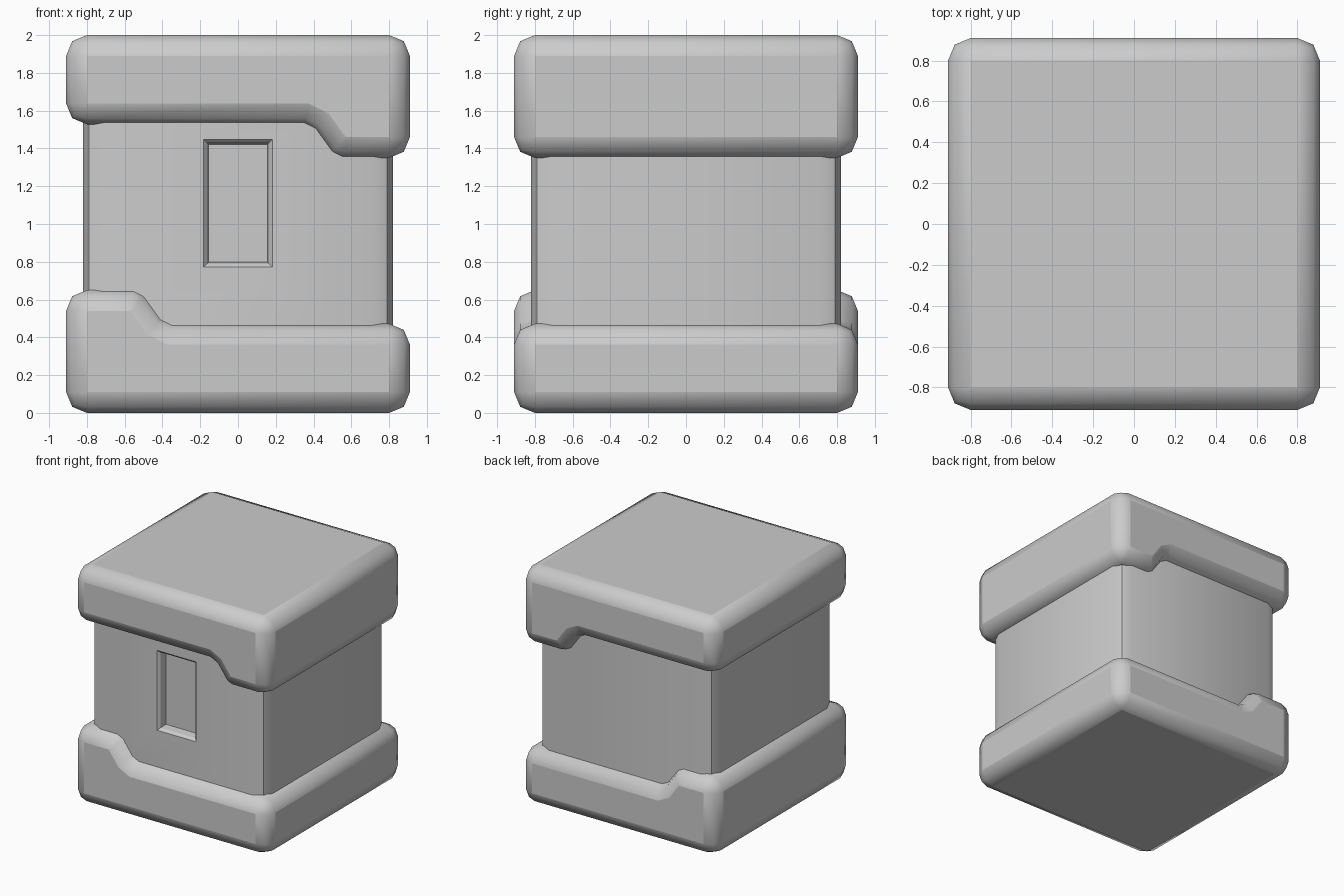
import bpy, bmesh, math

if "Cube" in bpy.data.objects:
    bpy.data.objects.remove(bpy.data.objects["Cube"])

CAP, BODY, BEV = 0.91, 0.82, 0.11


def finish(name, bm):
    bmesh.ops.recalc_face_normals(bm, faces=bm.faces)
    mesh = bpy.data.meshes.new(name)
    bm.to_mesh(mesh)
    bm.free()
    ob = bpy.data.objects.new(name, mesh)
    bpy.context.collection.objects.link(ob)
    return ob


def smooth(ob):
    bpy.ops.object.select_all(action='DESELECT')
    ob.select_set(True)
    bpy.context.view_layer.objects.active = ob
    bpy.ops.object.shade_smooth_by_angle(angle=math.radians(30))


def stepped_cap(name, flip):
    # stepped profile in x/z, extruded along y; the upper cap is the half-turned lower one
    pts = [(-CAP, 0), (CAP, 0), (CAP, 0.472), (-0.35, 0.472), (-0.406, 0.5),
           (-0.494, 0.622), (-0.55, 0.65), (-CAP, 0.65)]
    if flip:
        pts = [(-x, 2 - z) for x, z in pts]
    bm = bmesh.new()
    face = bm.faces.new([bm.verts.new((x, -CAP, z)) for x, z in pts])
    ext = bmesh.ops.extrude_face_region(bm, geom=[face])
    verts = [g for g in ext['geom'] if isinstance(g, bmesh.types.BMVert)]
    bmesh.ops.translate(bm, verts=verts, vec=(0, 2 * CAP, 0))
    ob = finish(name, bm)
    # two-segment rounding on the outer rims only
    mod = ob.modifiers.new("rounding", 'BEVEL')
    mod.width, mod.segments = BEV, 2
    mod.limit_method, mod.angle_limit = 'ANGLE', math.radians(40)
    mod.use_clamp_overlap = False
    smooth(ob)


stepped_cap("lower_cap", False)
stepped_cap("upper_cap", True)

# body block with rounded upright corners
bm = bmesh.new()
bmesh.ops.create_cube(bm, size=1)
for v in bm.verts:
    v.co = (v.co.x * 2 * BODY, v.co.y * 2 * BODY, 1 + v.co.z * 1.4)
upright = [e for e in bm.edges if abs(e.verts[0].co.z - e.verts[1].co.z) > 1]
bmesh.ops.bevel(bm, geom=upright, offset=BEV, segments=2, profile=0.5, affect='EDGES')

# recessed window in the front face: (half width, half height, depth) rings
bm.normal_update()
front = min(bm.faces, key=lambda f: f.normal.y)
zc = 1.11
for hw, hh, depth in [(0.182, 0.337, 0), (0.164, 0.319, 0.02), (0.155, 0.31, 0.08)]:
    bmesh.ops.inset_individual(bm, faces=[front], thickness=0.01)
    mid = front.calc_center_median()
    for v in front.verts:
        v.co = (math.copysign(hw, v.co.x - mid.x), -BODY + depth,
                zc + math.copysign(hh, v.co.z - mid.z))
smooth(finish("body", bm))
